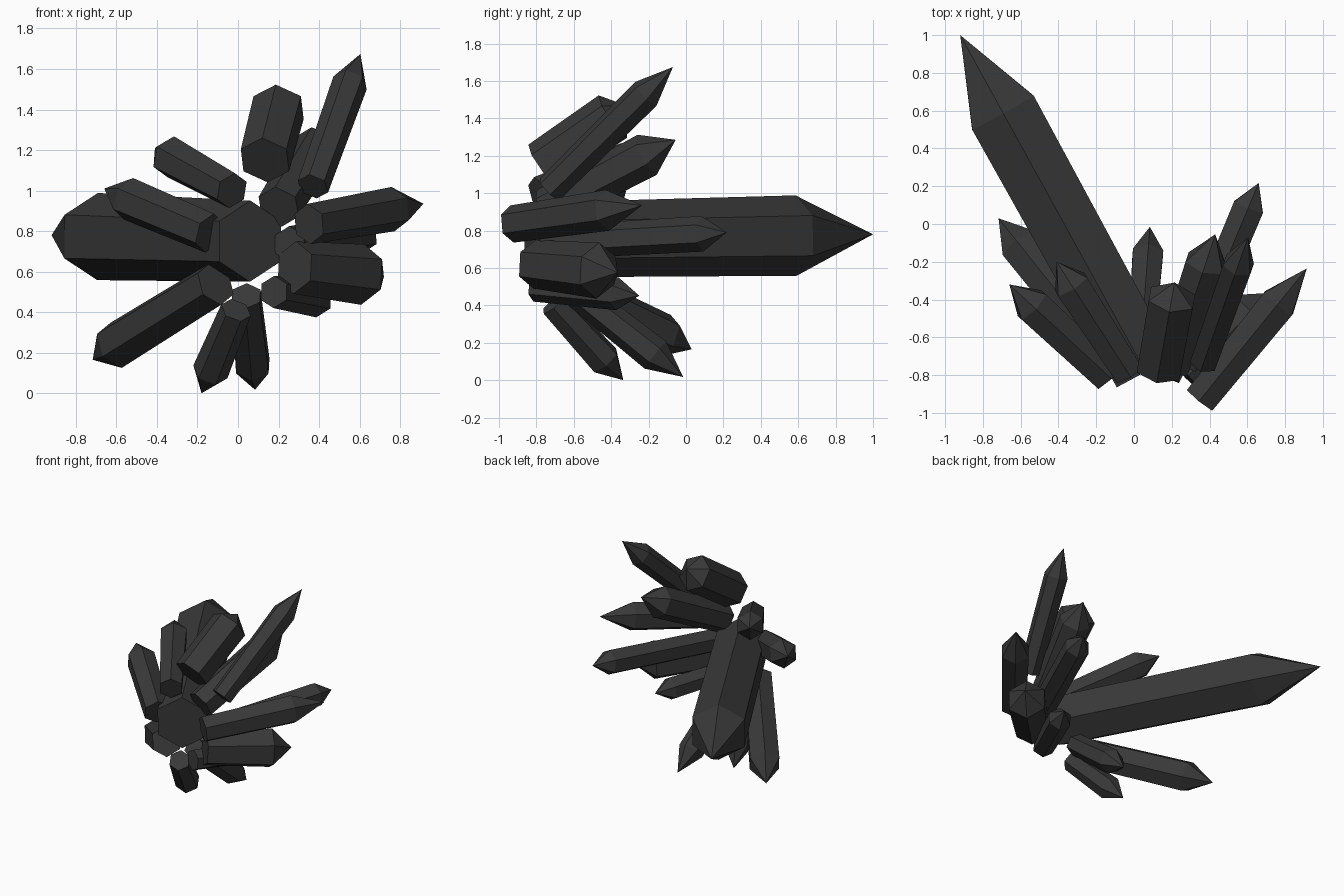
import bpy, bmesh, math
from mathutils import Vector

if "Cube" in bpy.data.objects:
    bpy.data.objects.remove(bpy.data.objects["Cube"])

mat = bpy.data.materials.new("dark_crystal")
mat.diffuse_color = (0.04, 0.04, 0.04, 1)
mat.use_nodes = True
mat.node_tree.nodes["Principled BSDF"].inputs["Base Color"].default_value = mat.diffuse_color


def crystal(name, base, tip, r_base, r_shoulder, point):
    """Six-sided crystal: flat base, slightly flared shaft, pointed end."""
    base, tip = Vector(base), Vector(tip)
    axis = (tip - base).normalized()
    side = axis.cross(Vector((0, 0, 1))).normalized()
    up = side.cross(axis)
    bm = bmesh.new()

    def ring(centre, r):
        return [bm.verts.new(centre + r * (math.cos(a) * up + math.sin(a) * side))
                for a in (i * math.pi / 3 for i in range(6))]

    low = ring(base, r_base)
    high = ring(tip - axis * point, r_shoulder)
    apex = bm.verts.new(tip)
    bm.faces.new(low)
    for i in range(6):
        j = (i + 1) % 6
        bm.faces.new((low[i], low[j], high[j], high[i]))
        bm.faces.new((high[i], high[j], apex))
    bmesh.ops.recalc_face_normals(bm, faces=bm.faces)
    mesh = bpy.data.meshes.new(name)
    bm.to_mesh(mesh)
    bm.free()
    mesh.materials.append(mat)
    bpy.context.collection.objects.link(bpy.data.objects.new(name, mesh))


# name, base centre, tip, base radius, shoulder radius, point length
crystals = [
    ("main_crystal", (0.06, -0.78, 0.75), (-0.92, 1.0, 0.78), 0.20, 0.215, 0.47),
    ("right_crystal", (0.35, -0.93, 0.835), (0.915, -0.235, 0.935), 0.10, 0.11, 0.24),
    ("tall_crystal", (0.37, -0.73, 1.02), (0.604, -0.07, 1.674), 0.08, 0.088, 0.21),
    ("top_blunt_crystal", (0.133, -0.77, 1.15), (0.215, -0.31, 1.465), 0.132, 0.137, 0.10),
    ("upper_left_crystal", (-0.03, -0.79, 1.0), (-0.41, -0.20, 1.21), 0.09, 0.105, 0.15),
    ("left_crystal", (-0.14, -0.80, 0.79), (-0.66, -0.32, 1.01), 0.10, 0.107, 0.17),
    ("lower_left_crystal", (-0.11, -0.73, 0.54), (-0.717, 0.03, 0.165), 0.112, 0.12, 0.20),
    ("bottom_left_crystal", (-0.01, -0.71, 0.41), (-0.18, -0.335, 0.0), 0.078, 0.09, 0.15),
    ("bottom_crystal", (0.04, -0.60, 0.48), (0.084, -0.015, 0.017), 0.08, 0.093, 0.19),
    ("lower_right_crystal", (0.177, -0.81, 0.50), (0.445, -0.25, 0.452), 0.08, 0.088, 0.13),
    ("right_blunt_crystal", (0.28, -0.81, 0.62), (0.72, -0.365, 0.575), 0.13, 0.15, 0.15),
    ("rear_right_crystal", (0.255, -0.75, 0.735), (0.66, 0.217, 0.79), 0.09, 0.095, 0.14),
    ("upper_rear_crystal", (0.20, -0.75, 0.92), (0.43, -0.055, 1.285), 0.11, 0.12, 0.18),
]
for c in crystals:
    crystal(*c)
